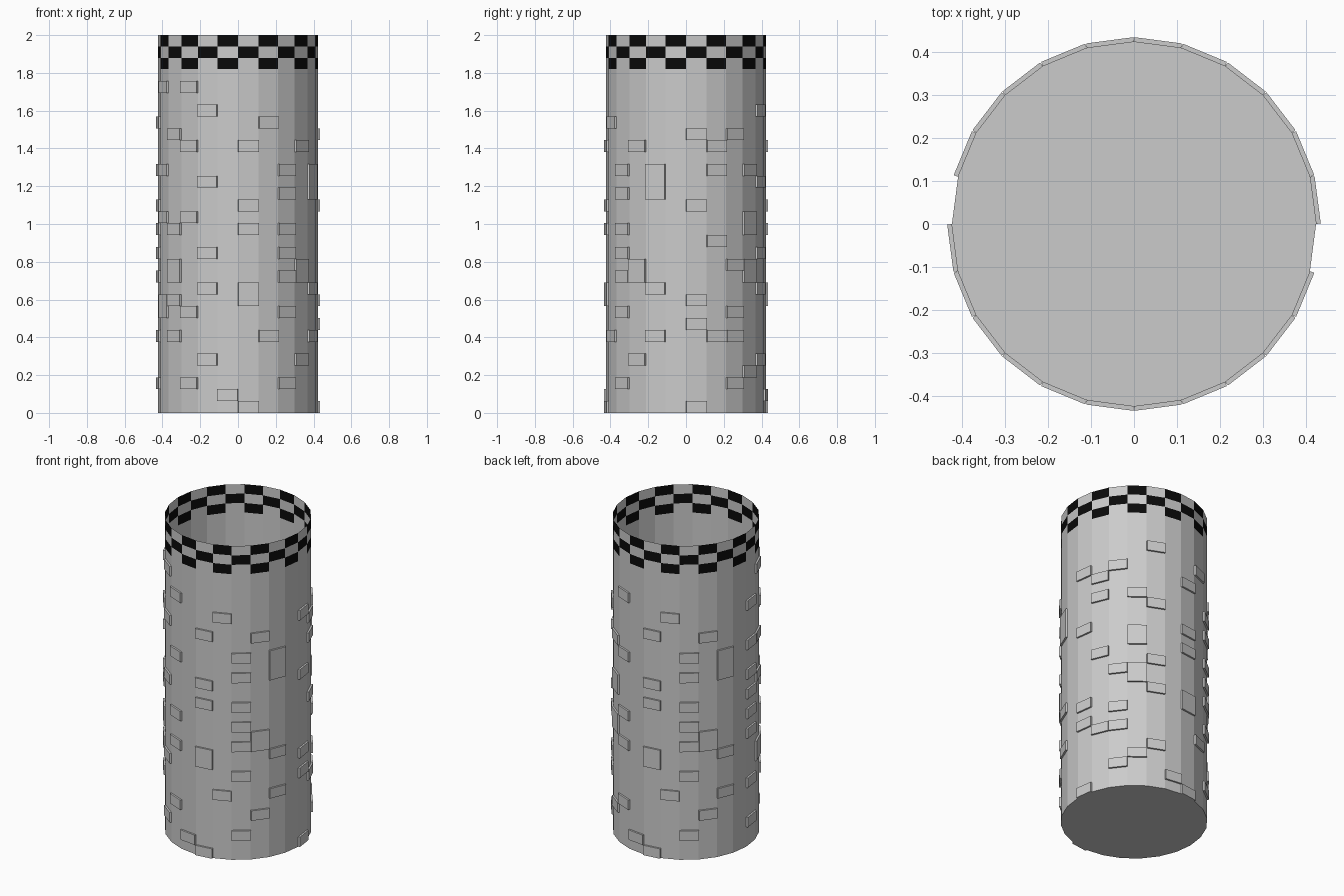
import bpy, bmesh, math
from mathutils import Vector

if "Cube" in bpy.data.objects:
    bpy.data.objects.remove(bpy.data.objects["Cube"])

SIDES = 24
RADIUS = 0.424
RELIEF = 0.011          # how far the raised bricks stand out
ROWS = 29               # brick courses below the rim
RIM_Z = 1.82
ROW_H = RIM_Z / ROWS
CHECK_H = (2.0 - RIM_Z) / 3


def corner(k, z):
    a = 2 * math.pi * k / SIDES
    return Vector((RADIUS * math.cos(a), RADIUS * math.sin(a), z))


def panel(k, z0, z1):
    return [corner(k, z0), corner(k + 1, z0), corner(k + 1, z1), corner(k, z1)]


def make_object(name, bm, mats=()):
    mesh = bpy.data.meshes.new(name)
    bm.to_mesh(mesh)
    bm.free()
    for m in mats:
        mesh.materials.append(m)
    obj = bpy.data.objects.new(name, mesh)
    bpy.context.collection.objects.link(obj)
    return obj


# Open tube wall with a closed floor
bm = bmesh.new()
for k in range(SIDES):
    bm.faces.new([bm.verts.new(p) for p in panel(k, 0, RIM_Z)])
bm.faces.new([bm.verts.new(corner(-k, 0)) for k in range(SIDES)])
bmesh.ops.remove_doubles(bm, verts=bm.verts, dist=1e-5)
make_object("tower_wall", bm)

# Chequered rim, three rows high
grey = bpy.data.materials.new("rim_grey")
grey.diffuse_color = (0.6, 0.6, 0.6, 1)
grey.use_nodes = True
grey.node_tree.nodes["Principled BSDF"].inputs["Base Color"].default_value = grey.diffuse_color
black = bpy.data.materials.new("rim_black")
black.diffuse_color = (0.003, 0.003, 0.003, 1)
black.use_nodes = True
black.node_tree.nodes["Principled BSDF"].inputs["Base Color"].default_value = black.diffuse_color
bm = bmesh.new()
for row in range(3):
    z = RIM_Z + row * CHECK_H
    for k in range(SIDES):
        f = bm.faces.new([bm.verts.new(p) for p in panel(k, z, z + CHECK_H)])
        f.material_index = (k + row) % 2
bmesh.ops.remove_doubles(bm, verts=bm.verts, dist=1e-5)
make_object("chequered_rim", bm, (grey, black))

# Raised bricks: side number -> courses that stand out
bricks = {
    0: (23, 17, 9, 7, 0), 1: (22, 20, 14, 6), 2: (23, 12, 8, 6, 2),
    3: (20, 16, 15, 12, 11, 3), 12: (24, 20, 17, 15, 13, 11, 6, 2),
    13: (27, 20, 16, 9, 8), 14: (23, 15, 12, 11, 9, 6),
    15: (27, 22, 16, 8, 2), 16: (25, 19, 13, 10, 4), 17: (1,),
    18: (22, 17, 15, 10, 9, 0), 19: (24, 6),
    20: (20, 18, 15, 13, 11, 8, 2), 21: (22, 12, 11, 4),
    22: (20, 19, 18, 10, 6),
}
# The back continues the same pattern half a turn round
for k in range(4, 12):
    bricks[k] = bricks.get(k + 12, ())

bm = bmesh.new()
for k, courses in bricks.items():
    a = 2 * math.pi * (k + 0.5) / SIDES
    out = Vector((math.cos(a), math.sin(a), 0)) * RELIEF
    for row in courses:
        base = panel(k, row * ROW_H, (row + 1) * ROW_H)
        inner = [bm.verts.new(p) for p in base]
        outer = [bm.verts.new(p + out) for p in base]
        bm.faces.new(outer)
        for i in range(4):
            j = (i + 1) % 4
            # neighbouring courses on one side merge into a taller brick
            if (i == 0 and row - 1 in courses) or (i == 2 and row + 1 in courses):
                continue
            bm.faces.new((inner[i], inner[j], outer[j], outer[i]))
make_object("raised_bricks", bm)
